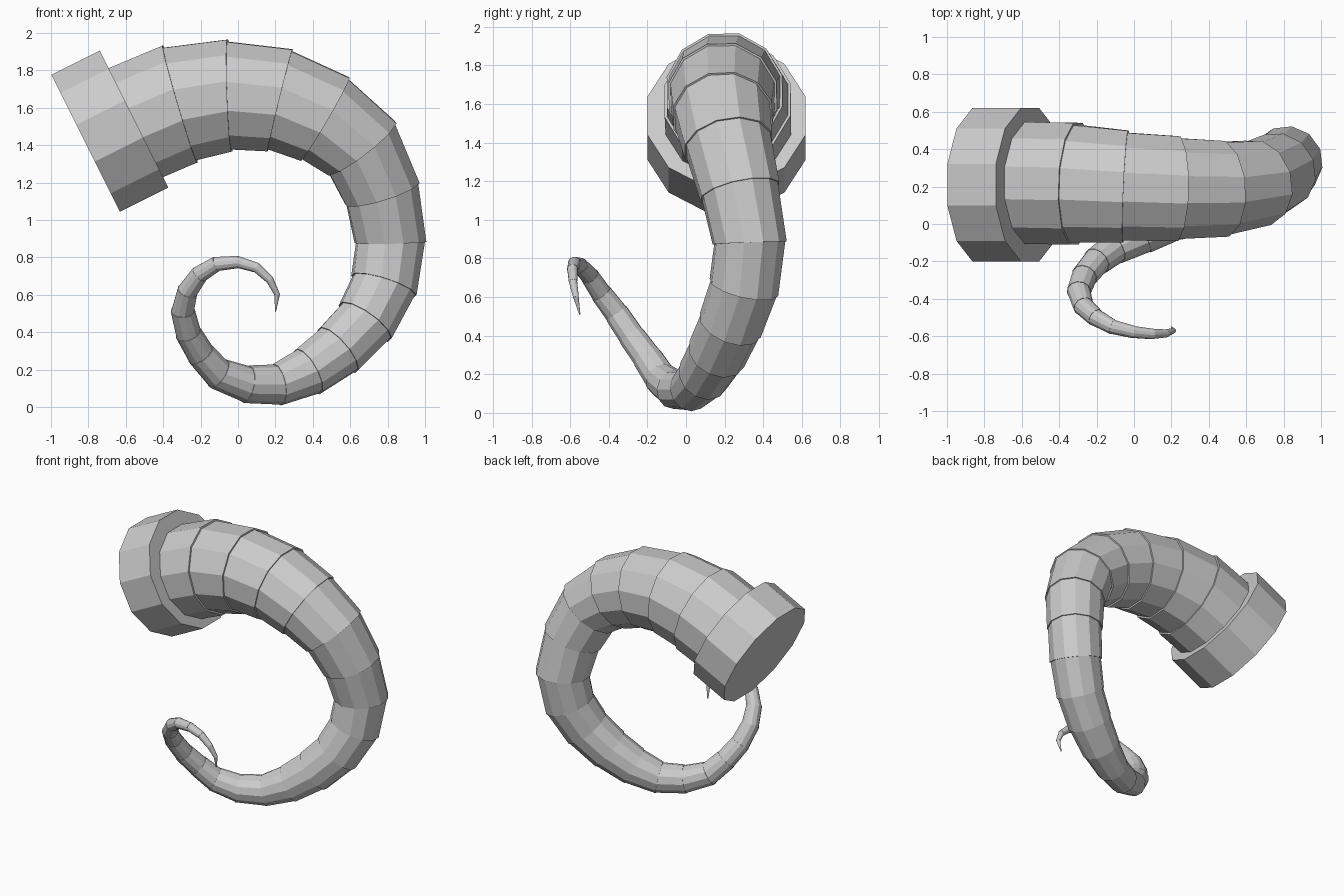
import bpy, bmesh, math
from mathutils import Vector

if "Cube" in bpy.data.objects:
    bpy.data.objects.remove(bpy.data.objects["Cube"])

SIDES = 12
FLAT = math.cos(math.pi / SIDES)


def ring(bm, centre, u, v, radius):
    """Ring of verts whose flats lie at the given radius."""
    r = radius / FLAT
    angles = [(k + 0.5) * 2 * math.pi / SIDES for k in range(SIDES)]
    return [bm.verts.new(centre + (u * math.cos(a) + v * math.sin(a)) * r) for a in angles]


def loft(name, stations):
    """Skin a list of (centre, u, v, radius) rings and cap both ends."""
    bm = bmesh.new()
    rings = [ring(bm, *s) for s in stations]
    for a, b in zip(rings, rings[1:]):
        for k in range(SIDES):
            n = (k + 1) % SIDES
            bm.faces.new((a[k], a[n], b[n], b[k]))
    bm.faces.new(rings[0])
    bm.faces.new(rings[-1])
    bmesh.ops.recalc_face_normals(bm, faces=bm.faces)
    mesh = bpy.data.meshes.new(name)
    bm.to_mesh(mesh)
    bm.free()
    obj = bpy.data.objects.new(name, mesh)
    bpy.context.collection.objects.link(obj)


# Base collar
axis = Vector((0.894, 0, 0.447))
side = Vector((0, 1, 0))
up = axis.cross(side)
back = Vector((-0.815, 0.21, 1.41))
loft("base_collar", [(back, side, up, 0.41), (back + axis * 0.29, side, up, 0.41)])

# Horn centre line and radius at each seam: x, y, z, r
path = [
    (-0.57, 0.22, 1.51, 0.33), (-0.31, 0.215, 1.62, 0.318), (-0.045, 0.20, 1.665, 0.292),
    (0.225, 0.19, 1.64, 0.273), (0.465, 0.19, 1.54, 0.25), (0.66, 0.22, 1.385, 0.223),
    (0.77, 0.28, 1.145, 0.2), (0.815, 0.33, 0.88, 0.183), (0.78, 0.30, 0.65, 0.173),
    (0.68, 0.23, 0.455, 0.16), (0.535, 0.16, 0.305, 0.148), (0.375, 0.09, 0.19, 0.13),
    (0.21, 0.02, 0.12, 0.107), (0.045, -0.06, 0.122, 0.096), (-0.105, -0.13, 0.178, 0.083),
    (-0.2, -0.2, 0.285, 0.074), (-0.265, -0.28, 0.395, 0.067), (-0.295, -0.36, 0.515, 0.061),
    (-0.27, -0.44, 0.62, 0.053), (-0.205, -0.50, 0.71, 0.046), (-0.115, -0.55, 0.765, 0.039),
    (0.0, -0.578, 0.775, 0.032), (0.1, -0.588, 0.745, 0.027), (0.17, -0.585, 0.68, 0.021),
    (0.21, -0.57, 0.60, 0.014), (0.2, -0.55, 0.51, 0.003),
]
points = [Vector(p[:3]) for p in path]

# Horn: each segment ends in a small lip over the start of the next
stations = []
u = side
for i, c in enumerate(points):
    t = (points[min(i + 1, len(points) - 1)] - points[max(i - 1, 0)]).normalized()
    u = (u - t * u.dot(t)).normalized()
    v = t.cross(u)
    r = path[i][3]
    if 0 < i < len(points) - 1:
        stations.append((c, u, v, r * 1.025))
    stations.append((c, u, v, r * 0.985))
loft("horn", stations)
